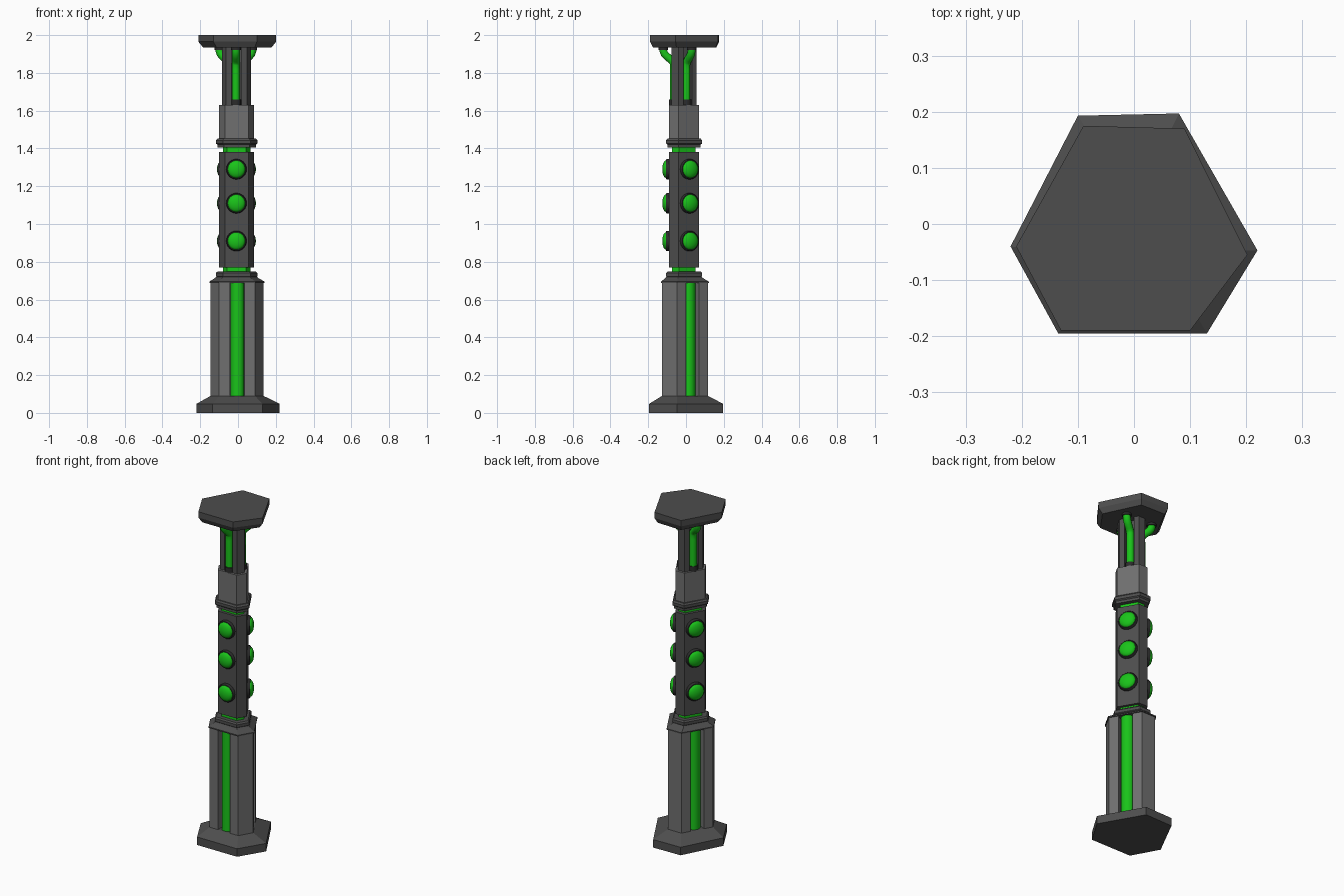
import bpy, bmesh
from math import sin, cos, pi, sqrt
from mathutils import Matrix, Vector

if "Cube" in bpy.data.objects:
    bpy.data.objects.remove(bpy.data.objects["Cube"])


def material(name, rgb):
    m = bpy.data.materials.new(name)
    m.diffuse_color = (*rgb, 1)
    m.use_nodes = True
    m.node_tree.nodes["Principled BSDF"].inputs["Base Color"].default_value = m.diffuse_color
    return m


GREEN = material("green", (0.01, 0.55, 0.01))
DARK = material("dark_grey", (0.075, 0.075, 0.075))
BLACK = material("near_black", (0.025, 0.025, 0.025))
GREY = material("mid_grey", (0.16, 0.16, 0.16))
CY = -0.02  # shared axis offset in y


def inradius(a, b):
    return (a + 2 * b) / (2 * sqrt(3))


def hexagon(a, b, cx=-0.0075, notch=None):
    """Hexagon with alternating long (a) and short (b) sides, optional grooves in the long ones."""
    r = inradius(a, b)
    side = [(-a / 2, -r), (a / 2, -r)]
    if notch:
        w, d = notch
        side[1:1] = [(-w / 2, -r), (-w / 2, -r + d), (w / 2, -r + d), (w / 2, -r)]
    pts = []
    for k in range(3):
        c, s = cos(k * 2 * pi / 3), sin(k * 2 * pi / 3)
        pts += [(x * c - y * s + cx, x * s + y * c + CY) for x, y in side]
    return pts


def circle(r, n=20):
    return [(r * cos(2 * pi * i / n), r * sin(2 * pi * i / n)) for i in range(n)]


def loft(name, layers, mat, matrix=Matrix(), smooth=False):
    """Skin a stack of (outline, z) layers and cap both ends."""
    bm = bmesh.new()
    loops = [[bm.verts.new((x, y, z)) for x, y in pts] for pts, z in layers]
    for lo, hi in zip(loops, loops[1:]):
        n = len(lo)
        for i in range(n):
            j = (i + 1) % n
            bm.faces.new((lo[i], lo[j], hi[j], hi[i]))
    bm.faces.new(loops[0][::-1])
    bm.faces.new(loops[-1])
    bm.transform(matrix)
    me = bpy.data.meshes.new(name)
    bm.to_mesh(me)
    bm.free()
    ob = bpy.data.objects.new(name, me)
    bpy.context.collection.objects.link(ob)
    me.materials.append(mat)
    if smooth:
        bpy.ops.object.select_all(action='DESELECT')
        ob.select_set(True)
        bpy.context.view_layer.objects.active = ob
        bpy.ops.object.shade_smooth_by_angle(angle=0.7)
    return ob


def tube(name, pts, r, mat, matrix):
    cu = bpy.data.curves.new(name, 'CURVE')
    cu.dimensions = '3D'
    cu.bevel_depth, cu.bevel_resolution, cu.resolution_u = r, 3, 5
    cu.use_fill_caps = True
    sp = cu.splines.new('BEZIER')
    sp.bezier_points.add(len(pts) - 1)
    for bp, p in zip(sp.bezier_points, pts):
        bp.co = matrix @ Vector(p[0])
        bp.handle_left = matrix @ (Vector(p[0]) - Vector((0, 0, p[1])))
        bp.handle_right = matrix @ (Vector(p[0]) + Vector((0, 0, p[1])))
    cu.materials.append(mat)
    ob = bpy.data.objects.new(name, cu)
    bpy.context.collection.objects.link(ob)
    bpy.ops.object.select_all(action='DESELECT')
    ob.select_set(True)
    bpy.context.view_layer.objects.active = ob
    bpy.ops.object.convert(target='MESH')


# slightly uneven foot and top plate
foot = [(-.135, -.195), (.13, -.195), (.22, -.047), (.08, .197), (-.1, .193), (-.22, -.04)]
loft("foot", [(foot, 0), (foot, .048), (hexagon(.19, .09, -.005), .09)], DARK)
plate = [(-.13, -.19), (.1, -.19), (.202, -.055), (.09, .17), (-.09, .175), (-.21, -.04)]
under = [(x * .88, y * .92) for x, y in plate]
loft("top_plate", [(under, 1.935), (plate, 1.965), (plate, 2)], DARK)

# grooved lower column with its flared cap
low = hexagon(.19, .09, -.005, (.08, .06))
loft("lower_column", [(low, .085), (low, .69)], GREY)
loft("lower_cap", [(hexagon(.195, .098, -.005), .688), (hexagon(.195, .098, -.005), .695),
                   (hexagon(.155, .08), .712), (hexagon(.14, .07), .722)], DARK)

# collars above and below the lamp section
ring, step = hexagon(.145, .075), hexagon(.135, .068)
loft("lower_collar", [(step, .715), (ring, .723), (ring, .74), (step, .748)], DARK)
loft("upper_collar", [(step, 1.405), (step, 1.42), (ring, 1.426), (ring, 1.443), (step, 1.452)], DARK)

# green core showing at both ends of the lamp section
core = hexagon(.1, .045)
loft("glow_core", [(core, .74), (core, 1.41)], GREEN)
body = hexagon(.125, .06)
loft("lamp_column", [(body, .77), (body, 1.382)], DARK)
loft("sleeve", [(body, 1.445), (body, 1.63)], GREY)

# grooved neck
neck = hexagon(.11, .045, -.0085, (.054, .036))
loft("neck", [(neck, 1.625), (neck, 1.94)], DARK)

# parts repeated on the three long sides
for k in range(3):
    def side(cx):
        return Matrix.Translation((cx, CY, 0)) @ Matrix.Rotation(k * 2 * pi / 3, 4, 'Z')

    rod = circle(.036, 24)
    loft(f"glow_rod_{k}", [(rod, .08), (rod, .692)], GREEN,
         side(-.003) @ Matrix.Translation((0, -.066, 0)), True)

    for i, z in enumerate((.91, 1.11, 1.29)):
        m = side(-.0085) @ Matrix.Translation((0, -inradius(.125, .06), z)) @ Matrix.Rotation(pi / 2, 4, 'X')
        loft(f"lamp_rim_{k}_{i}", [(circle(.054, 24), -.005), (circle(.054, 24), .011),
                                   (circle(.05, 24), .016)], BLACK, m, True)
        dome = [(circle(.047 * cos(t), 24), .014 + .021 * sin(t)) for t in (0, .35, .7, 1.05, 1.4)]
        loft(f"lamp_{k}_{i}", dome, GREEN, m, True)

    m = side(-.011)
    tube(f"hose_{k}", [((0, -.044, 1.64), .03), ((0, -.044, 1.845), .025),
                       ((0, -.1, 1.918), .03), ((0, -.1, 1.94), .005)], .0215, GREEN, m)
    loft(f"hose_socket_{k}", [(circle(.026), 1.625), (circle(.026), 1.658)], BLACK,
         m @ Matrix.Translation((0, -.044, 0)), True)
    loft(f"hose_fitting_{k}", [(circle(.026), 1.922), (circle(.026), 1.94)], BLACK,
         m @ Matrix.Translation((0, -.1, 0)), True)
